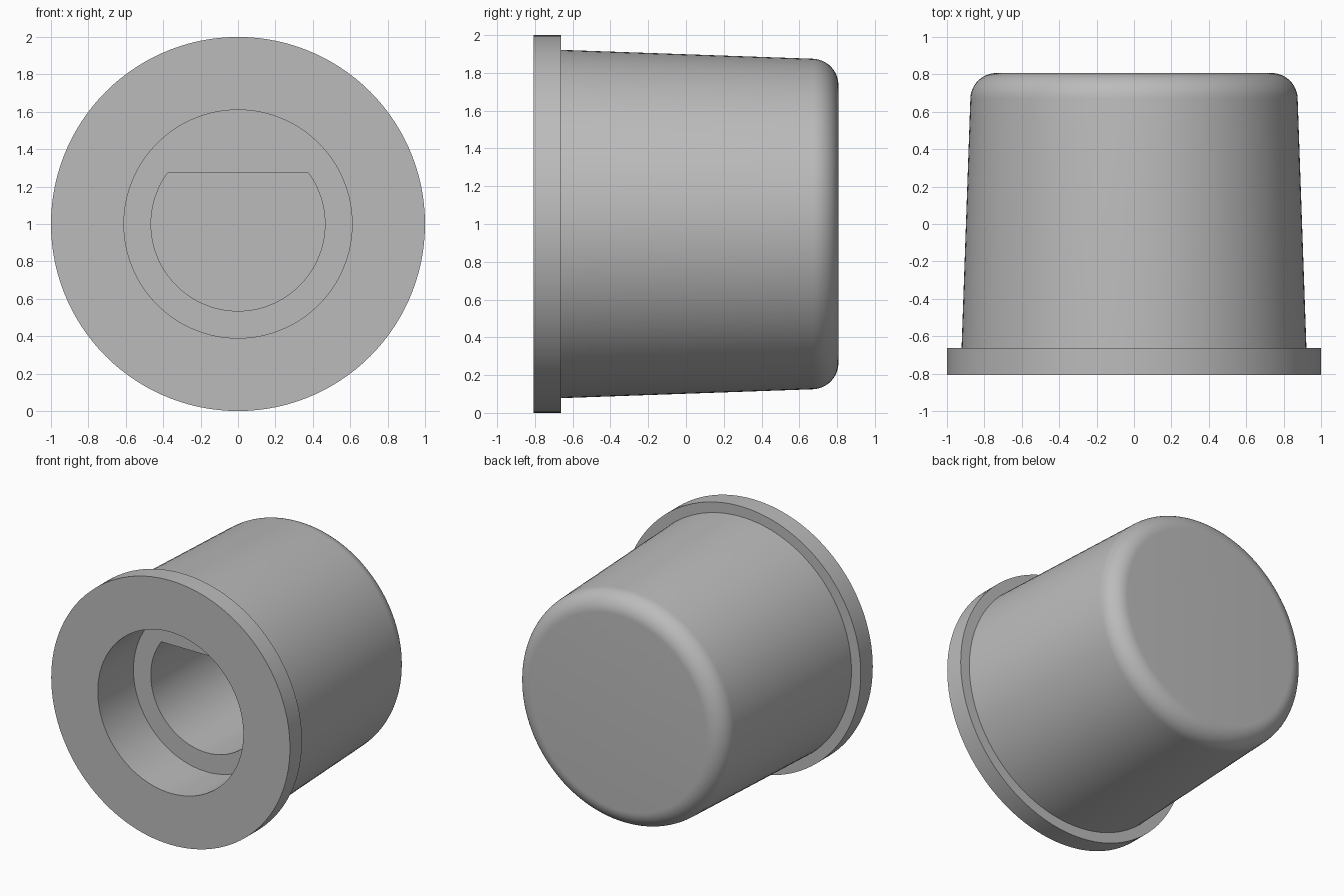
import bpy, bmesh
from math import sin, cos, pi, radians

cube = bpy.data.objects.get("Cube")
if cube:
    bpy.data.objects.remove(cube, do_unlink=True)

SEGMENTS = 120
FLAT = 0.465 * sin(radians(36))   # height of the flat in the D-shaped shaft hole

grey = bpy.data.materials.new("grey plastic")
grey.use_nodes = True
colour = (0.5, 0.5, 0.5, 1)
grey.diffuse_color = colour
grey.node_tree.nodes["Principled BSDF"].inputs["Base Color"].default_value = colour

bm = bmesh.new()


def ring(radius, y, top=2.0):
    """Circle of vertices facing the front, flattened above the height top."""
    verts = []
    for i in range(SEGMENTS):
        a = 2 * pi * i / SEGMENTS
        verts.append(bm.verts.new((radius * cos(a), y, 1 + min(radius * sin(a), top))))
    return verts


# Shaft hole and counterbore, from the blind end out to the front face
rings = [ring(0.465, 0.59, FLAT), ring(0.465, -0.38, FLAT),
         ring(0.61, -0.38), ring(0.61, -0.807)]

# Flange
rings += [ring(1.0, -0.807), ring(1.0, -0.663), ring(0.922, -0.663)]

# Tapered body with a rounded back edge
FILLET, TAPER, STEPS = 0.14, radians(2), 12
for k in range(STEPS + 1):
    a = TAPER + (pi / 2 - TAPER) * k / STEPS
    rings.append(ring(0.735 + FILLET * cos(a), 0.807 - FILLET + FILLET * sin(a)))

# Join neighbouring rings and close both ends
for lower, upper in zip(rings, rings[1:]):
    for i in range(SEGMENTS):
        j = (i + 1) % SEGMENTS
        bm.faces.new((lower[i], lower[j], upper[j], upper[i]))
bm.faces.new(rings[0])
bm.faces.new(rings[-1])
bmesh.ops.recalc_face_normals(bm, faces=bm.faces[:])

mesh = bpy.data.meshes.new("control_knob")
bm.to_mesh(mesh)
bm.free()
mesh.materials.append(grey)
knob = bpy.data.objects.new("control_knob", mesh)
bpy.context.collection.objects.link(knob)

bpy.ops.object.select_all(action='DESELECT')
knob.select_set(True)
bpy.context.view_layer.objects.active = knob
bpy.ops.object.shade_smooth_by_angle(angle=radians(30))
